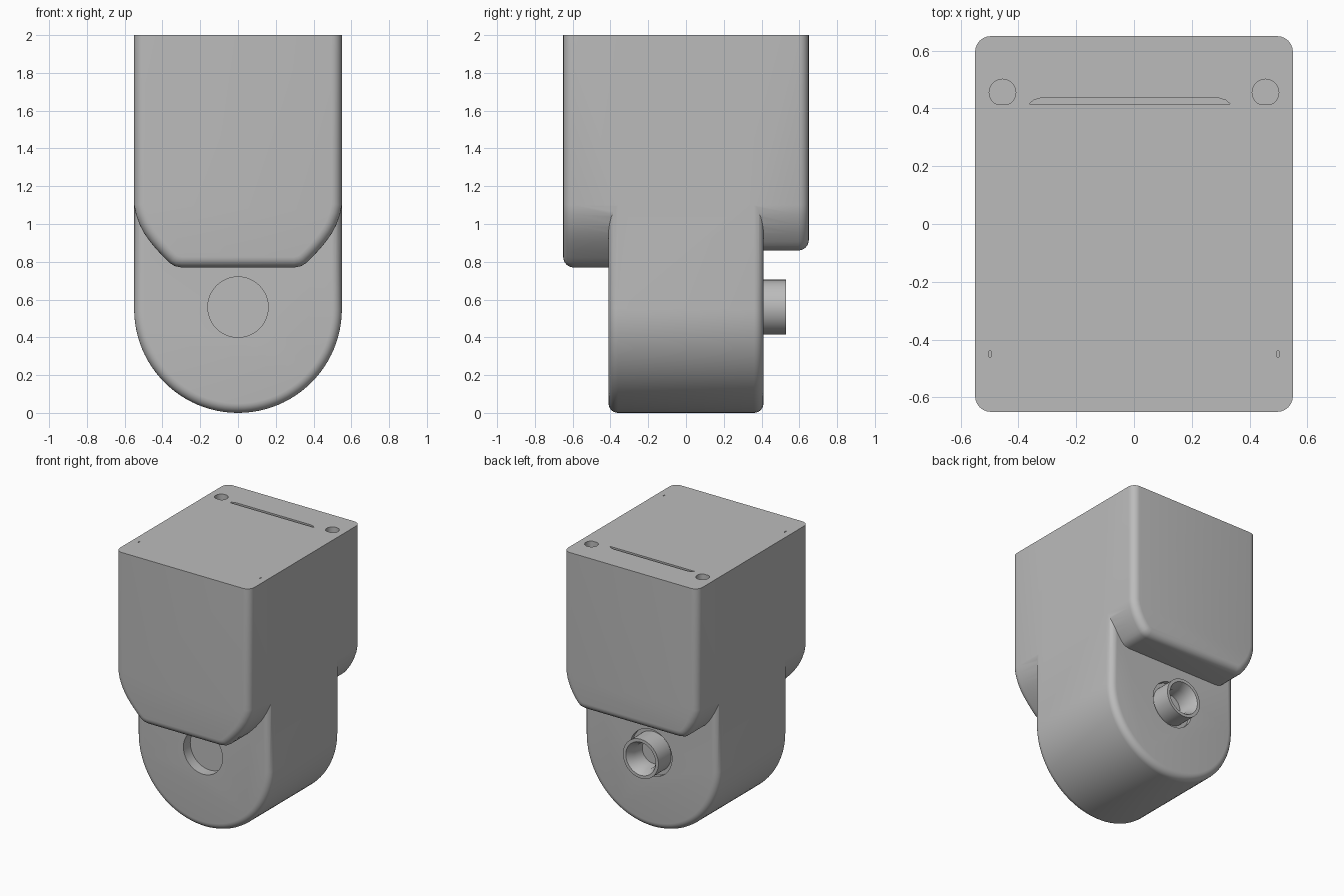
import bpy, bmesh, math

if "Cube" in bpy.data.objects:
    bpy.data.objects.remove(bpy.data.objects["Cube"])

grey = bpy.data.materials.new("plain grey")
grey.diffuse_color = (0.5, 0.5, 0.5, 1)
grey.use_nodes = True
grey.node_tree.nodes["Principled BSDF"].inputs["Base Color"].default_value = grey.diffuse_color


def finish(name, bm):
    bmesh.ops.recalc_face_normals(bm, faces=bm.faces)
    me = bpy.data.meshes.new(name)
    bm.to_mesh(me)
    bm.free()
    me.materials.append(grey)
    ob = bpy.data.objects.new(name, me)
    bpy.context.collection.objects.link(ob)
    return ob


def prism(name, pts, a, b, axis="y", round_at=(), r=0.05):
    """Extrude a 2D outline along an axis, rounding the rims listed in round_at."""
    bm = bmesh.new()
    put = (lambda u, v, t: (u, t, v)) if axis == "y" else (lambda u, v, t: (u, v, t))
    lo = [bm.verts.new(put(u, v, a)) for u, v in pts]
    hi = [bm.verts.new(put(u, v, b)) for u, v in pts]
    n = len(pts)
    bm.faces.new(lo)
    bm.faces.new(hi[::-1])
    for i in range(n):
        j = (i + 1) % n
        bm.faces.new((lo[i], lo[j], hi[j], hi[i]))
    edges = [e for e in bm.edges
             if any(all(abs(v.co.y - t) < 1e-5 for v in e.verts) for t in round_at)
             and not all(v.co.z > 1.99 for v in e.verts)]
    if edges:
        bmesh.ops.recalc_face_normals(bm, faces=bm.faces)
        bmesh.ops.bevel(bm, geom=edges, offset=r, segments=6, profile=0.5,
                        affect="EDGES", clamp_overlap=False)
    return finish(name, bm)


def lathe(name, prof, z, n=48):
    """Spin a closed (radius, y) profile about the y axis at height z."""
    bm = bmesh.new()
    rings = [[bm.verts.new((r * math.cos(2 * math.pi * k / n), y,
                            z + r * math.sin(2 * math.pi * k / n))) for k in range(n)]
             for r, y in prof]
    for i in range(len(rings)):
        p, q = rings[i], rings[(i + 1) % len(rings)]
        for k in range(n):
            m = (k + 1) % n
            bm.faces.new((p[k], p[m], q[m], q[k]))
    return finish(name, bm)


def circle(cx, cy, r, n=48):
    return [(cx + r * math.cos(2 * math.pi * k / n),
             cy + r * math.sin(2 * math.pi * k / n)) for k in range(n)]


def mirrored(half):
    return half + [(-x, z) for x, z in reversed(half)]


def combine(target, other, op):
    mod = target.modifiers.new(other.name, "BOOLEAN")
    mod.operation, mod.solver, mod.object = op, "EXACT", other
    bpy.context.view_layer.objects.active = target
    bpy.ops.object.modifier_apply(modifier=mod.name)
    bpy.data.objects.remove(other)


W, TOP, AXLE = 0.55, 2.0, 0.56

# Round-bottomed body
arc = [(W * math.cos(-math.pi * k / 48), 0.55 + W * math.sin(-math.pi * k / 48))
       for k in range(49)]
housing = prism("housing", [(W, TOP)] + arc + [(-W, TOP)], -0.41, 0.41,
                round_at=(-0.41, 0.41))

# Front and rear cheeks with curved lower corners
front = mirrored([(W, TOP), (W, 1.1), (.54, 1.05), (.52, .995), (.496, .95), (.466, .907),
                  (.43, .864), (.39, .822), (.36, .793), (.335, .777), (.3, .77)])
rear = mirrored([(W, TOP), (W, 1.1), (.54, 1.05), (.52, .995), (.496, .95), (.466, .907),
                 (.447, .885), (.425, .868), (.39, .86)])
combine(housing, prism("front_cheek", front, -0.65, -0.3, round_at=(-0.65,), r=0.055), "UNION")
combine(housing, prism("rear_cheek", rear, 0.3, 0.65, round_at=(0.65,), r=0.055), "UNION")

# Axle recess in front, shallow seat behind
combine(housing, prism("axle_recess", circle(0, AXLE, 0.16), -0.5, -0.33), "DIFFERENCE")
combine(housing, prism("axle_seat", circle(0, AXLE, 0.172), 0.38, 0.5), "DIFFERENCE")

# Holes, slot and pin slits in the top
for s in (-1, 1):
    hole = [(x, max(y, 0.415)) for x, y in circle(s * 0.455, 0.455, 0.046, 32)]
    hole = [p for i, p in enumerate(hole) if not (p[1] == 0.415 and hole[i - 1][1] == 0.415
                                                  and hole[(i + 1) % 32][1] == 0.415)]
    combine(housing, prism("screw_hole", hole, 1.8, 2.1, "z"), "DIFFERENCE")
    x = s * 0.498
    slit = [(x - .003, -.46), (x + .003, -.46), (x + .003, -.44), (x - .003, -.44)]
    combine(housing, prism("pin_slit", slit, 1.95, 2.1, "z"), "DIFFERENCE")
slot = [(-.363, .415), (.333, .415), (.318, .428), (.29, .437), (-.32, .437), (-.348, .428)]
combine(housing, prism("top_slot", slot, 1.85, 2.1, "z"), "DIFFERENCE")

# Hollow axle stub with a funnelled mouth
stub = lathe("axle_stub", [(0.145, 0.37), (0.145, 0.53), (0.122, 0.53), (0.092, 0.47),
                           (0.092, 0.37)], AXLE)

for ob in (housing, stub):
    bpy.ops.object.select_all(action="DESELECT")
    ob.select_set(True)
    bpy.context.view_layer.objects.active = ob
    bpy.ops.object.shade_smooth_by_angle(angle=math.radians(32))
